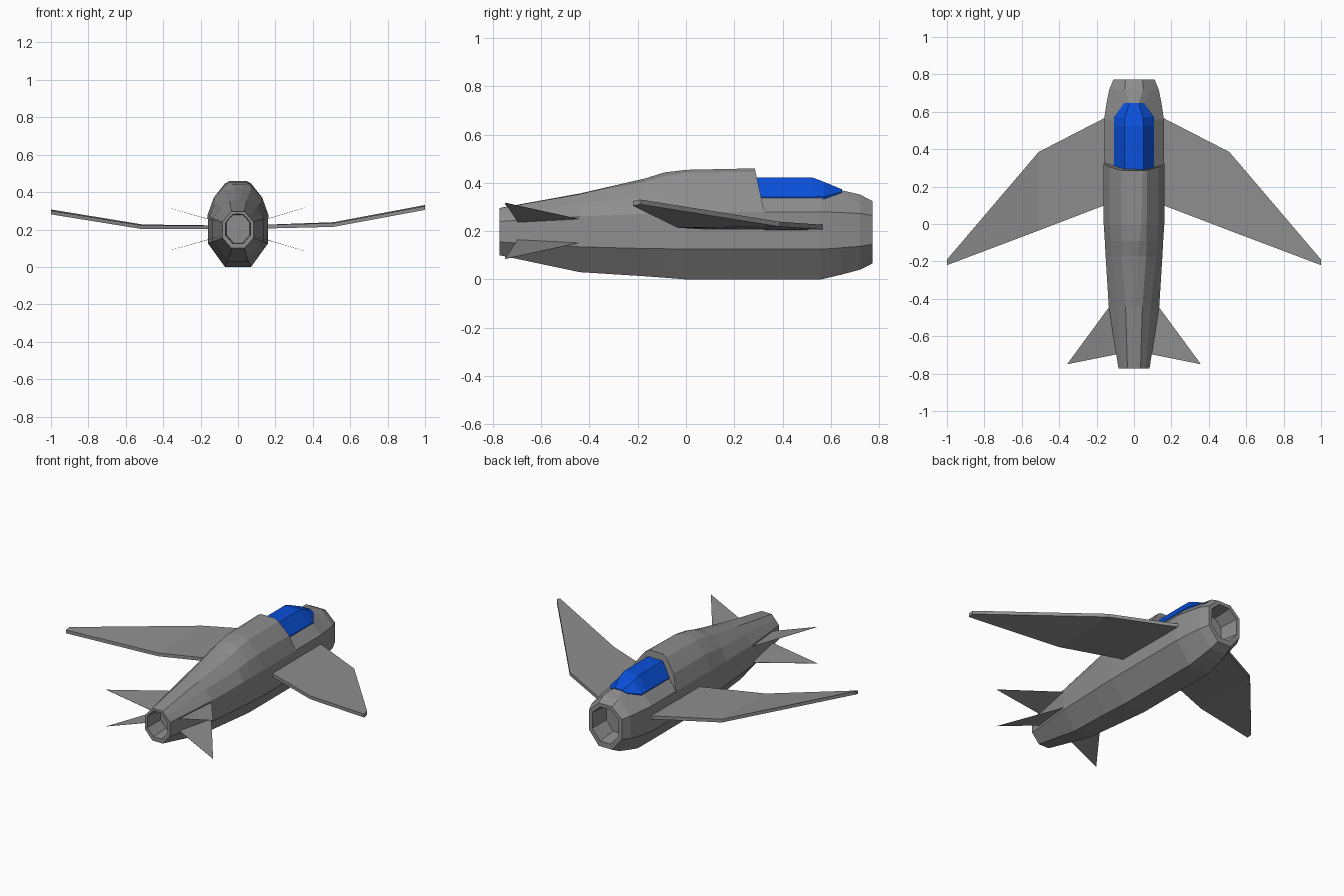
import bpy, bmesh
from mathutils import Vector

if "Cube" in bpy.data.objects:
    bpy.data.objects.remove(bpy.data.objects["Cube"])


def material(name, color):
    mat = bpy.data.materials.new(name)
    mat.diffuse_color = color
    mat.use_nodes = True
    mat.node_tree.nodes["Principled BSDF"].inputs["Base Color"].default_value = mat.diffuse_color
    return mat


grey = material("hull_grey", (.27, .27, .27, 1))
blue = material("canopy_blue", (.003, .08, .70, 1))


def finish(name, bm, mat):
    bmesh.ops.recalc_face_normals(bm, faces=bm.faces)
    mesh = bpy.data.meshes.new(name)
    bm.to_mesh(mesh)
    bm.free()
    obj = bpy.data.objects.new(name, mesh)
    bpy.context.collection.objects.link(obj)
    mesh.materials.append(mat)
    return obj


def ring(y, half):
    """Full cross-section from the right half (bottom to top)."""
    return [Vector((x, y, z)) for x, z in half] + \
           [Vector((-x, y, z)) for x, z in reversed(half)]


def shrink(points, scale, dy=0.0):
    c = sum(points, Vector()) / len(points)
    return [c + (p - c) * scale + Vector((0, dy, 0)) for p in points]


def loft(name, rings, mat=grey):
    bm = bmesh.new()
    rows = [[bm.verts.new(p) for p in r] for r in rings]
    n = len(rows[0])
    for a, b in zip(rows, rows[1:]):
        for i in range(n):
            j = (i + 1) % n
            bm.faces.new((a[i], a[j], b[j], b[i]))
    bm.faces.new(rows[0])
    bm.faces.new(rows[-1])
    return finish(name, bm, mat)


def plate(name, panels, thick):
    """Thin slab; panels are outlines sharing corners."""
    bm = bmesh.new()
    for panel in panels:
        bm.faces.new([bm.verts.new(p) for p in panel])
    bmesh.ops.remove_doubles(bm, verts=bm.verts, dist=1e-4)
    bmesh.ops.recalc_face_normals(bm, faces=bm.faces)
    geo = bmesh.ops.extrude_face_region(bm, geom=bm.faces[:], use_keep_orig=True)
    up = [v for v in geo["geom"] if isinstance(v, bmesh.types.BMVert)]
    bmesh.ops.translate(bm, verts=up, vec=(0, 0, thick))
    return finish(name, bm, grey)


# Rear fuselage: hollow nozzle, tapering tail and rounded spine up to the cockpit
tail = ring(-.772, [(.035, .10), (.083, .155), (.083, .24), (.06, .268), (.035, .295), (.015, .296)])
rear = [shrink(tail, .75, .12), shrink(tail, .8), tail,
        ring(-.44, [(.055, .03), (.135, .135), (.135, .26), (.09, .315), (.045, .353), (.01, .356)]),
        ring(-.17, [(.066, .013), (.152, .128), (.152, .272), (.12, .345), (.065, .405), (.02, .418)]),
        ring(-.09, [(.068, .007), (.156, .127), (.156, .276), (.126, .36), (.067, .427), (.03, .443)]),
        ring(0, [(.07, 0), (.16, .125), (.162, .28), (.13, .37), (.068, .442), (.04, .454)])]
bulkhead = ring(.285, [(.07, 0), (.16, .125), (.162, .28), (.13, .37), (.07, .446), (.045, .46)])
for p in bulkhead:
    p.y += min(.46 - p.z, .18) * .22      # slanted cockpit wall
loft("rear_fuselage", rear + [bulkhead])

# Front fuselage: octagonal body with cockpit deck and hollow air intake
body = [(.07, 0), (.16, .125), (.16, .28), (.105, .338), (.05, .35)]
nose = ring(.772, [(.045, .065), (.11, .145), (.11, .265), (.0775, .295), (.045, .325)])
loft("front_fuselage", [
    ring(.27, body), ring(.56, body),
    ring(.645, [(.063, .02), (.147, .131), (.147, .277), (.052, .361), (.025, .369)]),
    ring(.72, [(.055, .04), (.132, .137), (.132, .273), (.091, .313), (.05, .352)]),
    nose, shrink(nose, .8), shrink(nose, .7, -.12)])

# Canopy
loft("canopy", [
    ring(.29, [(.105, .32), (.106, .342), (.05, .422)]),
    ring(.525, [(.105, .32), (.106, .342), (.05, .422)]),
    ring(.572, [(.105, .32), (.106, .343), (.047, .404)]),
    ring(.647, [(.052, .345), (.053, .363), (.025, .373)])], blue)

# Wings: inner and outer panels, with a very slight roll
for side, label in ((1, "right"), (-1, "left")):
    def pt(x, y, z):
        return (side * x, y, z - .007 + side * x * .012)
    lead, trail = pt(.51, .385, .22), pt(.51, -.035, .215)
    plate(label + "_wing", [
        [pt(.1, .596, .21), lead, trail, pt(.1, .122, .21)],
        [lead, pt(1, -.19, .306), pt(1, -.22, .30), trail]], .02)

# Tail fins in a shallow cross
for label, sx, sz, tip_z in (("upper_right", 1, 1, .317), ("upper_left", -1, 1, .312),
                             ("lower_right", 1, -1, .084), ("lower_left", -1, -1, .09)):
    plate(label + "_tail_fin", [[
        (sx * .06, -.345, .2 + sz * .028),
        (sx * .358, -.75, tip_z),
        (sx * .06, -.69, .2 + sz * .026)]], .001)
